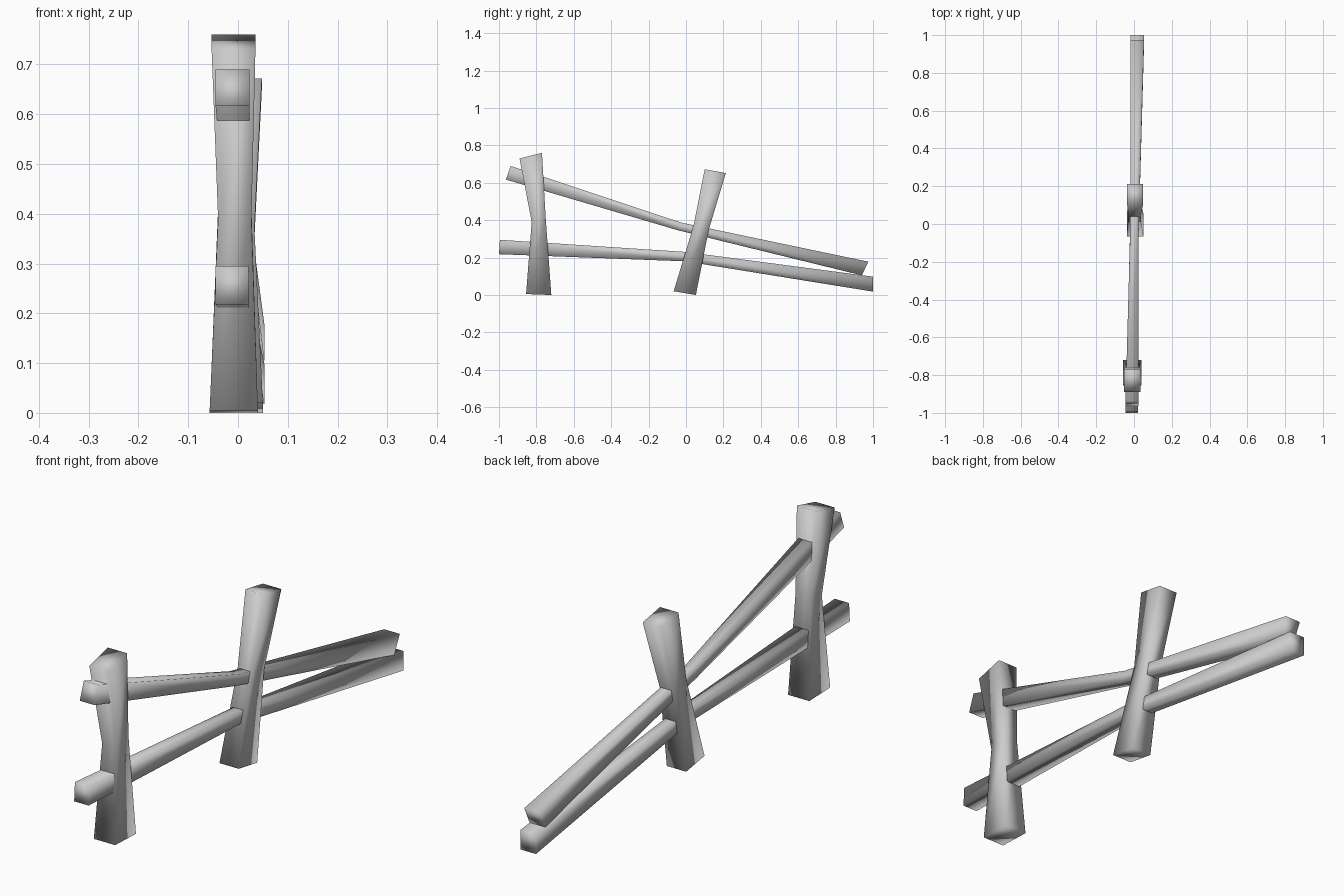
import bpy, bmesh

cube = bpy.data.objects.get("Cube")
if cube:
    bpy.data.objects.remove(cube, do_unlink=True)

# One weathered timber colour
timber = bpy.data.materials.new("grey timber")
timber.use_nodes = True
GREY = (0.6, 0.6, 0.6, 1)
timber.diffuse_color = GREY
timber.node_tree.nodes["Principled BSDF"].inputs["Base Color"].default_value = GREY


def beam(name, sections):
    """Loft a four-sided timber; section = (left x, right x, (y, z), (y, z))."""
    bm = bmesh.new()
    rings = []
    for x0, x1, a, b in sections:
        corners = [(x0, *a), (x1, *a), (x1, *b), (x0, *b)]
        rings.append([bm.verts.new(c) for c in corners])
    for low, high in zip(rings, rings[1:]):
        for i in range(4):
            j = (i + 1) % 4
            bm.faces.new((low[i], low[j], high[j], high[i]))
    bm.faces.new(rings[0][::-1])
    bm.faces.new(rings[-1])
    bmesh.ops.recalc_face_normals(bm, faces=bm.faces)
    for face in bm.faces:
        face.smooth = True
    mesh = bpy.data.meshes.new(name)
    bm.to_mesh(mesh)
    bm.free()
    mesh.materials.append(timber)
    obj = bpy.data.objects.new(name, mesh)
    bpy.context.collection.objects.link(obj)


# Posts, waisted in the middle, listed bottom to top
beam("front_post", [
    (-0.057, 0.04, (-0.855, 0.005), (-0.72, 0.0)),
    (-0.04, 0.027, (-0.825, 0.39), (-0.75, 0.41)),
    (-0.053, 0.035, (-0.89, 0.73), (-0.77, 0.76)),
])
beam("leaning_post", [
    (-0.038, 0.05, (-0.066, 0.02), (0.053, 0.0)),
    (-0.03, 0.033, (0.04, 0.37), (0.122, 0.35)),
    (-0.036, 0.048, (0.1, 0.672), (0.213, 0.652)),
])

# Rails, bent where they cross the leaning post, listed front to back
beam("upper_rail", [
    (-0.045, 0.023, (-0.937, 0.69), (-0.963, 0.617)),
    (-0.02, 0.025, (-0.025, 0.387), (-0.04, 0.345)),
    (-0.018, 0.053, (0.975, 0.178), (0.94, 0.105)),
])
beam("lower_rail", [
    (-0.045, 0.021, (-0.995, 0.295), (-1.0, 0.218)),
    (-0.02, 0.025, (0.0, 0.23), (-0.005, 0.18)),
    (-0.018, 0.053, (1.0, 0.098), (1.0, 0.018)),
])
